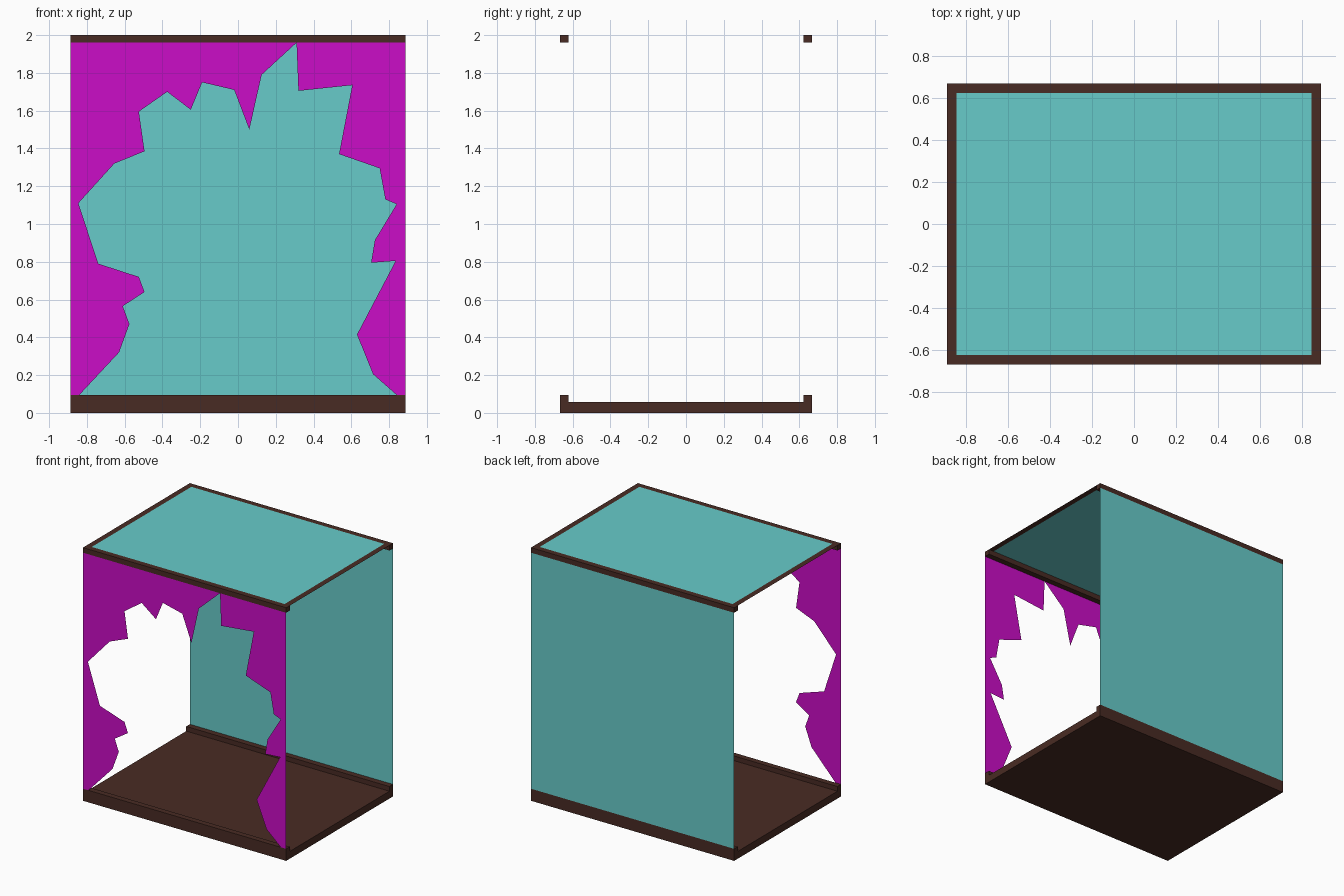
import bpy
import bmesh

cube = bpy.data.objects.get("Cube")
if cube:
    bpy.data.objects.remove(cube, do_unlink=True)

# Overall dimensions
HALF_X, HALF_Y, TOP = 0.888, 0.667, 2.0
BORDER = 0.045
INNER_X, INNER_Y = HALF_X - BORDER, HALF_Y - BORDER
RAIL_BOTTOM = TOP - 0.04
FLOOR, LIP = 0.058, 0.095


def make_material(name, color):
    mat = bpy.data.materials.new(name)
    mat.use_nodes = True
    mat.diffuse_color = color
    mat.node_tree.nodes["Principled BSDF"].inputs["Base Color"].default_value = color
    return mat


brown = make_material("dark brown wood", (0.066, 0.024, 0.017, 1))
teal = make_material("teal glass", (0.136, 0.6, 0.59, 1))
magenta = make_material("magenta backing", (0.6, 0.004, 0.57, 1))


def finish(bm, name, mat):
    mesh = bpy.data.meshes.new(name)
    bm.to_mesh(mesh)
    bm.free()
    mesh.materials.append(mat)
    obj = bpy.data.objects.new(name, mesh)
    bpy.context.collection.objects.link(obj)
    return obj


def sheet(name, mat, corners, facing):
    """Single flat face turned towards the given direction."""
    bm = bmesh.new()
    face = bm.faces.new([bm.verts.new(c) for c in corners])
    face.normal_update()
    if face.normal.dot(facing) < 0:
        face.normal_flip()
    bmesh.ops.triangulate(bm, faces=[face])
    return finish(bm, name, mat)


def bar(name, mat, profile):
    """Profile in the y-z plane extruded across the full width."""
    bm = bmesh.new()
    face = bm.faces.new([bm.verts.new((-HALF_X, y, z)) for y, z in profile])
    extruded = bmesh.ops.extrude_face_region(bm, geom=[face])["geom"]
    moved = [v for v in extruded if isinstance(v, bmesh.types.BMVert)]
    bmesh.ops.translate(bm, verts=moved, vec=(2 * HALF_X, 0, 0))
    bmesh.ops.recalc_face_normals(bm, faces=bm.faces)
    return finish(bm, name, mat)


def flat_top(name, mat, x0, x1):
    """Horizontal sheet between the two top rails."""
    corners = [(x0, -INNER_Y, TOP), (x1, -INNER_Y, TOP), (x1, INNER_Y, TOP), (x0, INNER_Y, TOP)]
    return sheet(name, mat, corners, (0, 0, 1))


# Base tray with a raised lip at front and back
bar("base_tray", brown, [
    (-HALF_Y, 0), (HALF_Y, 0), (HALF_Y, LIP), (INNER_Y, LIP),
    (INNER_Y, FLOOR), (-INNER_Y, FLOOR), (-INNER_Y, LIP), (-HALF_Y, LIP)])

# Top rails at front and back
for name, side in (("front_top_rail", -1), ("back_top_rail", 1)):
    outer, inner = side * HALF_Y, side * INNER_Y
    bar(name, brown, [(outer, RAIL_BOTTOM), (outer, TOP), (inner, TOP), (inner, RAIL_BOTTOM)])

# Flat side strips and the glass lid between them
for name, side in (("left_top_strip", 1), ("right_top_strip", -1)):
    flat_top(name, brown, side * INNER_X, side * HALF_X)
flat_top("top_glass", teal, -INNER_X, INNER_X)

# Back wall
sheet("back_glass", teal, [
    (-HALF_X, HALF_Y, LIP), (HALF_X, HALF_Y, LIP),
    (HALF_X, HALF_Y, RAIL_BOTTOM), (-HALF_X, HALF_Y, RAIL_BOTTOM)], (0, 1, 0))

# Front panel halves with a jagged opening, each edge running from base to peak
right_edge = [
    (-.84, LIP), (-.63, .32), (-.575, .47), (-.61, .565), (-.495, .64),
    (-.525, .72), (-.74, .79), (-.845, 1.11), (-.655, 1.32), (-.495, 1.385),
    (-.525, 1.595), (-.375, 1.7), (-.25, 1.605), (-.19, 1.75), (-.02, 1.71),
    (.06, 1.5), (.125, 1.79), (.31, RAIL_BOTTOM)]
left_edge = [
    (.84, LIP), (.715, .205), (.63, .415), (.835, .805), (.705, .795),
    (.725, .915), (.84, 1.105), (.78, 1.13), (.75, 1.295), (.535, 1.37),
    (.605, 1.735), (.32, 1.705), (.31, RAIL_BOTTOM)]
for name, side, edge in (("front_panel_right", -1, right_edge), ("front_panel_left", 1, left_edge)):
    outline = edge + [(side * HALF_X, RAIL_BOTTOM), (side * HALF_X, LIP)]
    sheet(name, magenta, [(x, -HALF_Y, z) for x, z in outline], (0, -1, 0))
